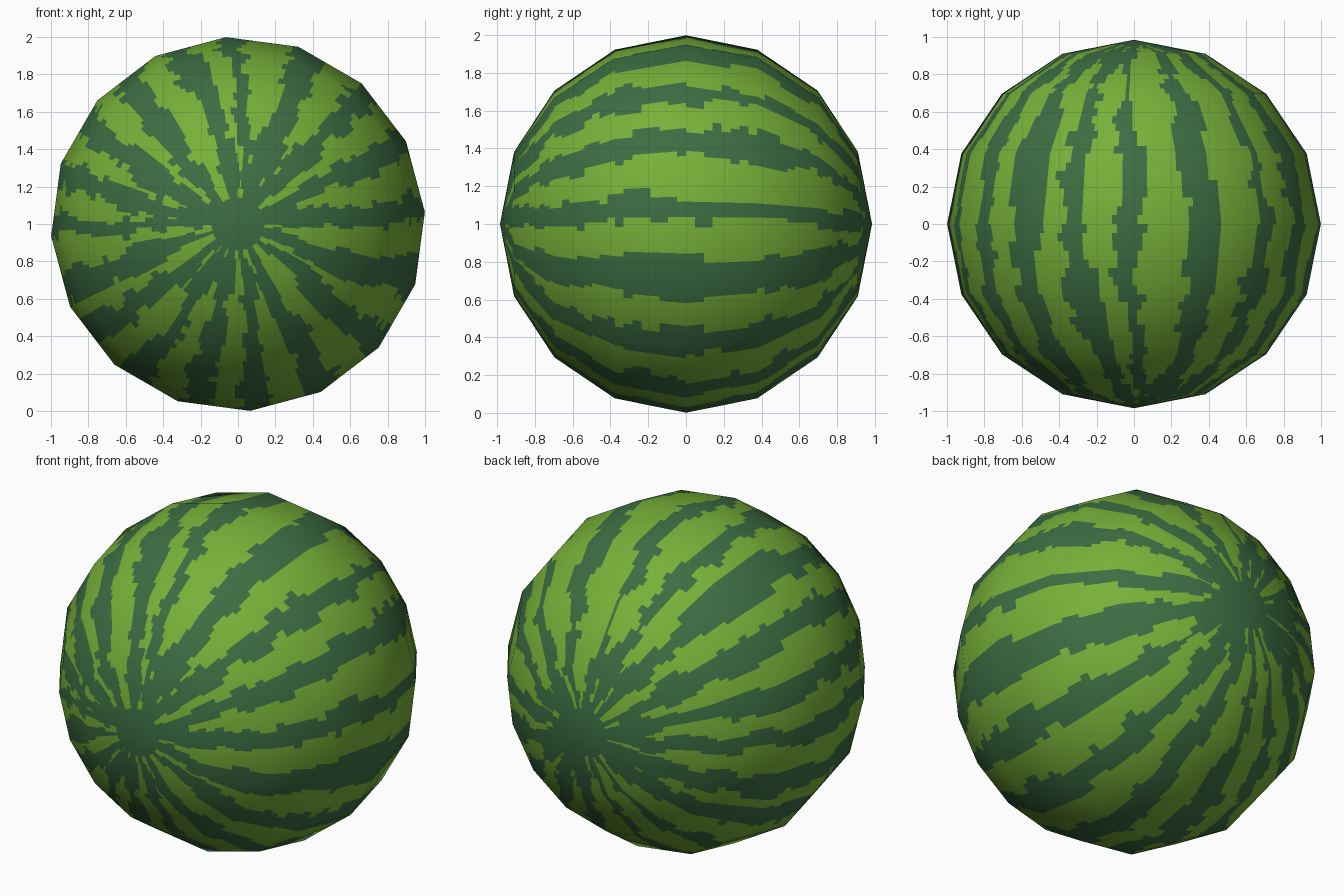
import bpy, bmesh, math, random
from mathutils import Vector

if "Cube" in bpy.data.objects:
    bpy.data.objects.remove(bpy.data.objects["Cube"])

random.seed(11)
SEG, RING = 16, 8          # coarse low-poly sphere, poles on the y axis
NU, NV = 14, 8             # flat cells inside each coarse face, for the stripes
U, V = SEG * NU, RING * NV
OFFSET = 3.7


def material(name, rgb):
    m = bpy.data.materials.new(name)
    m.diffuse_color = (*rgb, 1)
    m.use_nodes = True
    m.node_tree.nodes["Principled BSDF"].inputs["Base Color"].default_value = m.diffuse_color
    return m


light = material("light green rind", (0.185, 0.435, 0.040))
dark = material("dark green stripe", (0.044, 0.155, 0.055))

# Stripe centre angle, half width at the equator, drift towards the front
STRIPES = [(4.5, 4.6, 2), (26.5, 5.2, 0), (46, 4.4, 0), (69, 5, -2), (93, 4, -9),
           (109, 4.4, -6), (127, 5, 3), (146, 5, 5), (164, 4.8, 4), (181, 4, 0),
           (199, 4.6, 0), (218, 5, 0), (237, 4.5, 3), (256, 4.5, 0), (277, 5, 0),
           (299, 4.5, 0), (320, 4.2, 0), (341.5, 6.3, 0)]


def walk(limit, hold):
    # stepped wandering along the stripe
    out, val = [], 0.0
    for j in range(V):
        if random.random() > hold:
            val = max(-limit, min(limit, val * 0.7 + random.choice((-1, 1)) * 1.8))
        out.append(val)
    return out


bands = [(c, w, d, walk(2.6, 0.5), walk(2.6, 0.5)) for c, w, d in STRIPES]


def is_dark(theta, j):
    lat = -90 + 180 * (j + 0.5) / V
    a = abs(lat)
    if a > 81:
        return True
    pole = max(0.0, (a - 45) / 36)
    for c, w, d, lo, hi in bands:
        front = max(0.0, -lat / 60)
        diff = (theta - c - d * front ** 2 + 180) % 360 - 180
        grow = 1 + 0.9 * pole ** 2
        jag = 1 + 1.3 * pole
        if -w * grow + lo[j] * jag < diff < w * grow + hi[j] * jag:
            return True
    return False


def corner(i, k):
    t = math.radians(OFFSET + 360 * i / SEG)
    p = math.radians(-90 + 180 * k / RING)
    return Vector((1.001 * math.cos(p) * math.cos(t), 0.985 * math.sin(p),
                   1.001 * math.cos(p) * math.sin(t)))


def point(i, j):
    # flat position inside a coarse face
    ci, s = divmod(i, NU)
    ck, t = divmod(j, NV)
    s, t = s / NU, t / NV
    low = corner(ci, ck).lerp(corner(ci + 1, ck), s)
    if t == 0:
        return low
    return low.lerp(corner(ci, ck + 1).lerp(corner(ci + 1, ck + 1), s), t)


# Melon body
bm = bmesh.new()
rows = [[bm.verts.new(point(i, j)) for i in range(U)] for j in range(1, V)]
front_pole = bm.verts.new((0, -0.985, 0))
back_pole = bm.verts.new((0, 0.985, 0))
for j in range(V):
    for i in range(U):
        n = (i + 1) % U
        if j == 0:
            f = bm.faces.new((front_pole, rows[0][i], rows[0][n]))
        elif j == V - 1:
            f = bm.faces.new((rows[-1][n], rows[-1][i], back_pole))
        else:
            f = bm.faces.new((rows[j - 1][i], rows[j][i], rows[j][n], rows[j - 1][n]))
        f.material_index = int(is_dark(OFFSET + 360 * (i + 0.5) / U, j))
        f.smooth = True
bmesh.ops.recalc_face_normals(bm, faces=bm.faces[:])
me = bpy.data.meshes.new("melon")
bm.to_mesh(me)
bm.free()
me.materials.append(light)
me.materials.append(dark)

# Smooth shading across the coarse facets
me.normals_split_custom_set_from_vertices([v.co.normalized() for v in me.vertices])
melon = bpy.data.objects.new("melon", me)
melon.location.z = 1.0
bpy.context.collection.objects.link(melon)
